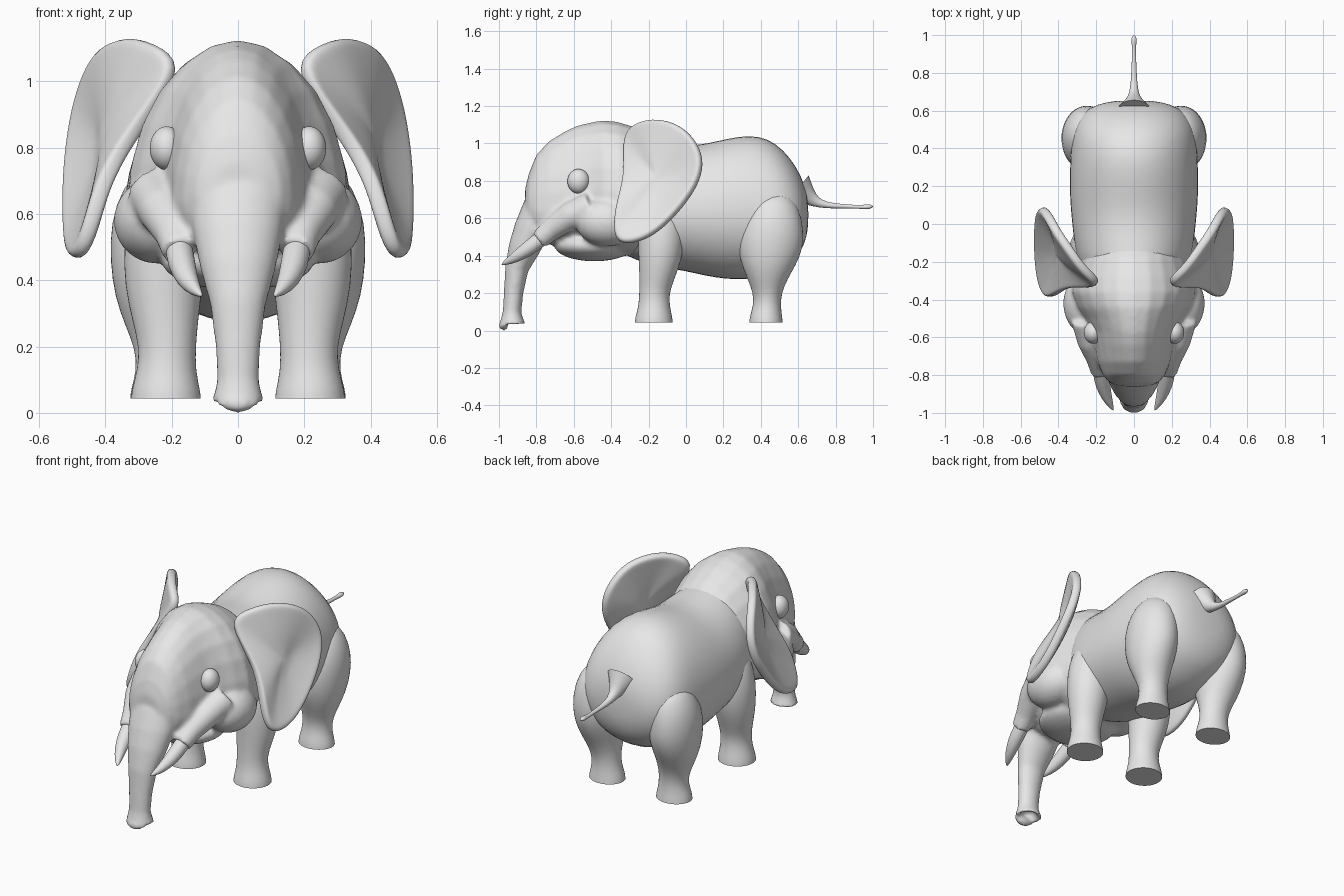
import bpy, bmesh, math
from mathutils import Vector, Matrix

old = bpy.data.objects.get("Cube")
if old:
    bpy.data.objects.remove(old, do_unlink=True)

GREY = (0.8, 0.8, 0.8, 1)
skin = bpy.data.materials.new("grey skin")
skin.use_nodes = True
skin.diffuse_color = GREY
skin.node_tree.nodes["Principled BSDF"].inputs["Base Color"].default_value = GREY
SEG = 24


def loft(bm, rings):
    """Skin a list of (centre, side, up, down) rings and cap both ends."""
    rows = []
    for c, u, v, w in rings:
        row = []
        for i in range(SEG):
            a = math.tau * i / SEG
            s = math.sin(a)
            row.append(bm.verts.new(c + u * math.cos(a) + (v * s if s > 0 else w * -s)))
        rows.append(row)
    for a, b in zip(rows, rows[1:]):
        for i in range(SEG):
            j = (i + 1) % SEG
            bm.faces.new((a[i], a[j], b[j], b[i]))
    caps = [bm.faces.new(rows[0]), bm.faces.new(rows[-1])]
    crease = bm.edges.layers.float.get("crease_edge") or bm.edges.layers.float.new("crease_edge")
    for e in caps[0].edges:
        e[crease] = 1


def trunk_section(bm, sections):
    """Loft along y from (y, top, bottom, widest height, half width)."""
    loft(bm, [(Vector((0, y, zw)), Vector((w, 0, 0)), Vector((0, 0, t - zw)), Vector((0, 0, b - zw)))
              for y, t, b, zw, w in sections])


def tube(bm, pts, side=1):
    """Loft along a path of (x, y, z, side radius, depth radius)."""
    cs = [Vector((p[0] * side, p[1], p[2])) for p in pts]
    rings, last = [], None
    for i, p in enumerate(pts):
        t = (cs[min(i + 1, len(cs) - 1)] - cs[max(i - 1, 0)]).normalized()
        u = Vector((1, 0, 0))
        u = (u - t * u.dot(t)).normalized()
        v = t.cross(u)
        if last and v.dot(last) < 0:
            v = -v
        last = v
        rings.append((cs[i], u * p[3], v * p[-1], -v * p[-1]))
    loft(bm, rings)


def ball(bm, centre, radii):
    m = Matrix.Translation(centre) @ Matrix.Diagonal((*radii, 1))
    bmesh.ops.create_uvsphere(bm, u_segments=SEG, v_segments=16, radius=1, matrix=m)


def finish(name, bm, mirror=False, subdivide=1, thickness=0):
    bmesh.ops.recalc_face_normals(bm, faces=bm.faces[:])
    me = bpy.data.meshes.new(name)
    bm.to_mesh(me)
    bm.free()
    me.materials.append(skin)
    ob = bpy.data.objects.new(name, me)
    bpy.context.collection.objects.link(ob)
    bpy.ops.object.select_all(action='DESELECT')
    ob.select_set(True)
    bpy.context.view_layer.objects.active = ob
    bpy.ops.object.shade_smooth_by_angle(angle=math.radians(65))
    if mirror:
        ob.modifiers.new("Mirror", 'MIRROR').use_mirror_merge = False
    if thickness:
        sol = ob.modifiers.new("Thickness", 'SOLIDIFY')
        sol.thickness, sol.offset = thickness, 0
    if subdivide:
        sub = ob.modifiers.new("Subdivision", 'SUBSURF')
        sub.levels = sub.render_levels = subdivide
    return ob


# Body: barrel with rounded rump
bm = bmesh.new()
trunk_section(bm, [
    (-.36, .95, .42, .65, .2), (-.26, 1.03, .37, .62, .28), (-.15, 1.01, .34, .62, .315),
    (0, .99, .315, .62, .33), (.1, 1.0, .29, .62, .34), (.22, 1.03, .27, .62, .345),
    (.34, 1.05, .27, .62, .34), (.44, 1.03, .29, .62, .335), (.52, .97, .33, .62, .32),
    (.59, .88, .38, .62, .275), (.635, .78, .46, .62, .2), (.655, .69, .55, .62, .09)])
finish("body", bm)

# Head: skull, jaw, cheeks, tusk sockets and trunk fused into one skin
bm = bmesh.new()
trunk_section(bm, [
    (-.86, .76, .58, .66, .08), (-.84, .84, .52, .66, .13), (-.8, .94, .48, .64, .165),
    (-.73, 1.015, .46, .63, .195), (-.64, 1.07, .45, .62, .215), (-.57, 1.1, .44, .62, .23),
    (-.5, 1.115, .43, .62, .265), (-.44, 1.125, .42, .62, .305), (-.36, 1.115, .4, .62, .335),
    (-.28, 1.09, .4, .62, .32), (-.18, 1.04, .42, .62, .29), (-.1, .97, .5, .65, .24)])
ball(bm, (0, -.49, .455), (.23, .215, .085))
for s in (1, -1):
    ball(bm, (.245 * s, -.42, .58), (.13, .17, .13))
    tube(bm, [(.25, -.5, .66, .085), (.225, -.62, .61, .075),
              (.19, -.72, .54, .06), (.177, -.785, .485, .052)], s)
tube(bm, [(0, -.72, .76, .13, .08), (0, -.785, .64, .145, .095), (0, -.825, .54, .135, .095),
          (0, -.865, .44, .115, .085), (0, -.905, .33, .085, .063), (0, -.922, .2, .068, .052),
          (0, -.93, .1, .063, .05), (0, -.93, .06, .072, .06), (0, -.928, .025, .084, .074),
          (0, -.928, .035, .06, .052), (0, -.93, .08, .03, .03)])
ball(bm, (0, -.975, .027), (.05, .027, .028))
head = finish("head_and_trunk", bm, subdivide=0)
rm = head.modifiers.new("Fuse", 'REMESH')
rm.mode, rm.voxel_size, rm.use_smooth_shade = 'VOXEL', .012, True
sm = head.modifiers.new("Soften", 'SMOOTH')
sm.factor, sm.iterations = .5, 8

# Eyes
bm = bmesh.new()
ball(bm, (.215, -.575, .798), (.052, .06, .066))
finish("eyes", bm, mirror=True)

# Tusks
bm = bmesh.new()
tube(bm, [(.18, -.75, .51, .04), (.172, -.82, .455, .043), (.155, -.89, .405, .034),
          (.13, -.95, .37, .02), (.108, -.988, .352, .003)])
finish("tusks", bm, mirror=True)

# Ears: dished sheets drawn in from a rim outline
RIM = [(.16, -.33, 1.06), (.26, -.25, 1.12), (.33, -.15, 1.135), (.41, -.04, 1.105),
       (.455, .045, 1.03), (.49, .095, .92), (.51, .07, .8), (.52, 0, .69),
       (.52, -.1, .575), (.515, -.2, .495), (.5, -.31, .46), (.47, -.38, .48),
       (.44, -.39, .58), (.405, -.37, .69), (.345, -.335, .8), (.27, -.33, .9)]
CENTRE = Vector((.39, -.15, .82))
bm = bmesh.new()
rows = []
for f in (1, .88, .65, .4, .2):
    row = []
    for p in RIM:
        d = Vector(p) - CENTRE
        row.append(bm.verts.new(CENTRE + Vector((d.x * f ** 1.4, d.y * f, d.z * f))))
    rows.append(row)
for a, b in zip(rows, rows[1:]):
    for i in range(len(RIM)):
        j = (i + 1) % len(RIM)
        bm.faces.new((a[i], a[j], b[j], b[i]))
bm.faces.new(rows[-1])
finish("ears", bm, mirror=True, subdivide=2, thickness=.05)

# Legs
bm = bmesh.new()
tube(bm, [(.217, -.172, .043, .106, .102), (.217, -.172, .07, .104, .1), (.215, -.17, .13, .088, .084),
          (.213, -.17, .2, .086, .08), (.218, -.158, .28, .1, .093), (.225, -.14, .38, .118, .115),
          (.22, -.13, .5, .128, .128), (.2, -.13, .62, .125, .12), (.17, -.13, .72, .09, .09)])
finish("front_legs", bm, mirror=True)
bm = bmesh.new()
tube(bm, [(.222, .428, .043, .104, .09), (.222, .428, .07, .102, .088), (.222, .433, .13, .084, .074),
          (.225, .435, .2, .086, .075), (.235, .435, .28, .108, .11), (.245, .438, .36, .128, .15),
          (.25, .45, .46, .137, .18), (.25, .46, .56, .136, .17), (.235, .47, .65, .12, .14),
          (.2, .47, .73, .08, .09)])
finish("hind_legs", bm, mirror=True)

# Tail with a small tuft
bm = bmesh.new()
tube(bm, [(0, .6, .76, .09, .09), (0, .65, .72, .045, .05), (0, .69, .688, .025, .028),
          (0, .75, .668, .017, .016), (0, .85, .664, .012, .011), (0, .94, .66, .009, .009),
          (0, .965, .662, .015, .014), (0, .985, .663, .014, .012), (0, 1.0, .663, .003, .003)])
finish("tail", bm)
